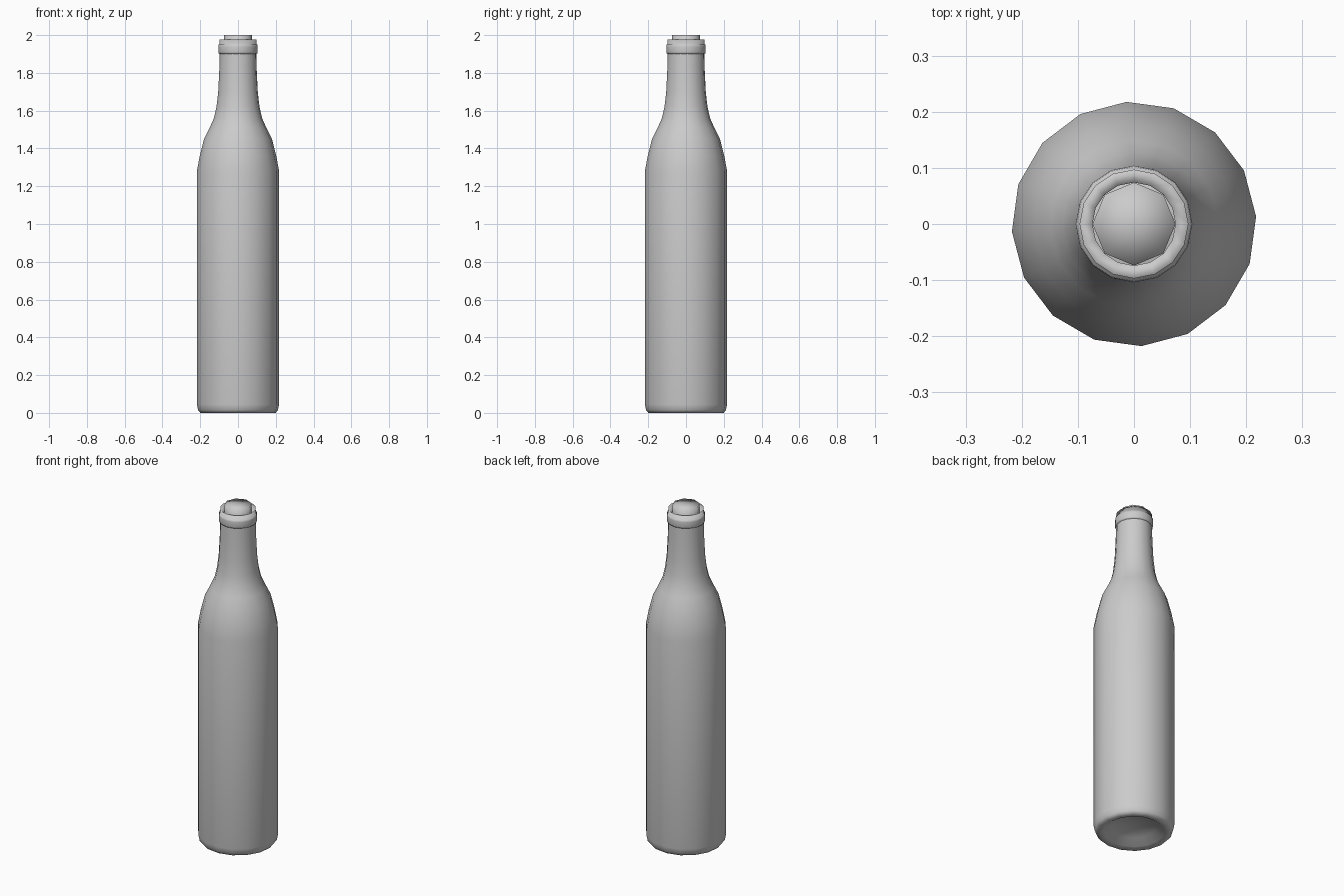
import bpy, bmesh, math

cube = bpy.data.objects.get("Cube")
if cube:
    bpy.data.objects.remove(cube, do_unlink=True)

glass = bpy.data.materials.new("plain_grey")
glass.use_nodes = True
grey = (0.6, 0.6, 0.6, 1)
glass.diffuse_color = grey
glass.node_tree.nodes["Principled BSDF"].inputs["Base Color"].default_value = grey


def lathe(name, profile, sides, twist=0.0):
    """Spin a (radius, height) profile around z; zero radius makes a pole."""
    bm = bmesh.new()
    rings = []
    for r, z in profile:
        if r == 0:
            rings.append([bm.verts.new((0, 0, z))] * sides)
            continue
        angles = [twist + math.tau * i / sides for i in range(sides)]
        rings.append([bm.verts.new((r * math.cos(a), r * math.sin(a), z)) for a in angles])
    for low, high in zip(rings, rings[1:]):
        for i in range(sides):
            j = (i + 1) % sides
            corners = dict.fromkeys((low[i], low[j], high[j], high[i]))
            bm.faces.new(list(corners))
    bmesh.ops.recalc_face_normals(bm, faces=bm.faces)
    for face in bm.faces:
        face.smooth = True
    mesh = bpy.data.meshes.new(name)
    bm.to_mesh(mesh)
    bm.free()
    mesh.materials.append(glass)
    obj = bpy.data.objects.new(name, mesh)
    bpy.context.collection.objects.link(obj)
    return obj


# Body with a hollow base, rounded foot, sloping shoulder and neck
lathe("bottle_body", [
    (0, 0.05), (0.12, 0.035), (0.165, 0.005), (0.2, 0), (0.212, 0.015),
    (0.218, 0.045), (0.218, 1.28), (0.203, 1.36), (0.18, 1.45),
    (0.15, 1.51), (0.128, 1.56), (0.114, 1.62), (0.105, 1.7),
    (0.099, 1.82), (0.097, 1.91)], 16, math.radians(3.5))

# Lip ring, stepped collar and the sloping mouth inside it
lathe("neck_lip", [
    (0.09, 1.9), (0.102, 1.902), (0.104, 1.91), (0.104, 1.94), (0.102, 1.95),
    (0.097, 1.951), (0.097, 1.977), (0.074, 1.955)], 16)

# Stopper
lathe("stopper", [(0.074, 1.94), (0.074, 2.0), (0, 2.0)], 8)
